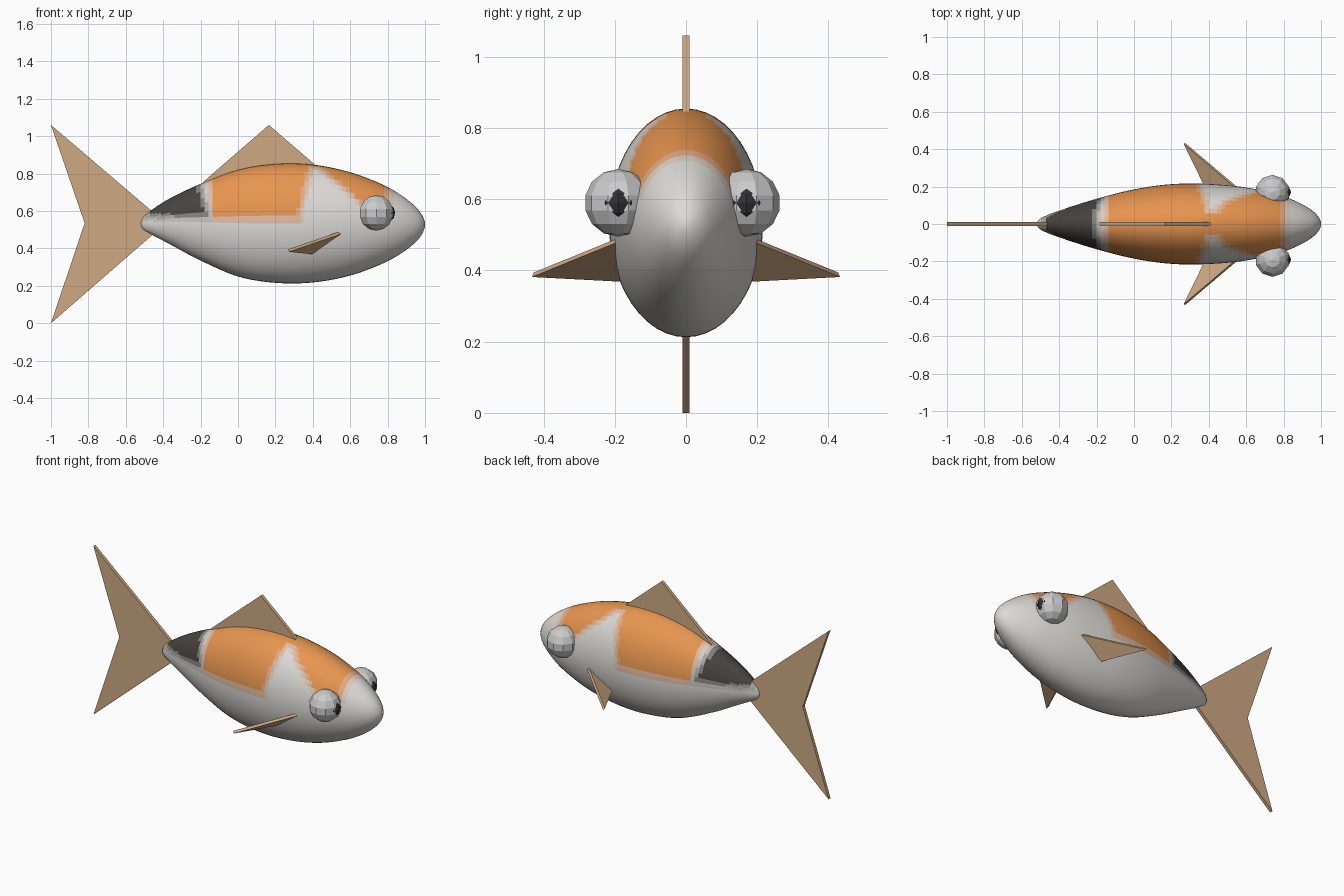
import bpy, bmesh, math
from mathutils import Vector

if "Cube" in bpy.data.objects:
    bpy.data.objects.remove(bpy.data.objects["Cube"])


def material(name, rgb):
    m = bpy.data.materials.new(name)
    m.diffuse_color = (*rgb, 1)
    m.use_nodes = True
    m.node_tree.nodes["Principled BSDF"].inputs["Base Color"].default_value = m.diffuse_color
    return m


def make_object(name, bm, mats=(), smooth=False):
    bmesh.ops.recalc_face_normals(bm, faces=bm.faces)
    mesh = bpy.data.meshes.new(name)
    for f in bm.faces:
        f.smooth = smooth
    bm.to_mesh(mesh)
    bm.free()
    for m in mats:
        mesh.materials.append(m)
    ob = bpy.data.objects.new(name, mesh)
    bpy.context.collection.objects.link(ob)
    return ob


def plate(name, points, thickness, mat):
    """Flat fin: polygon thickened evenly to both sides."""
    pts = [Vector(p) for p in points]
    n = (pts[1] - pts[0]).cross(pts[2] - pts[0]).normalized() * thickness / 2
    bm = bmesh.new()
    a = [bm.verts.new(p + n) for p in pts]
    b = [bm.verts.new(p - n) for p in pts]
    bm.faces.new(a)
    bm.faces.new(b[::-1])
    for i in range(len(pts)):
        j = (i + 1) % len(pts)
        bm.faces.new((a[i], b[i], b[j], a[j]))
    return make_object(name, bm, [mat])


def ball(name, centre, radius, segments, rings, mats=()):
    bm = bmesh.new()
    bmesh.ops.create_uvsphere(bm, u_segments=segments, v_segments=rings, radius=radius)
    bmesh.ops.translate(bm, vec=centre, verts=bm.verts)
    return make_object(name, bm, mats)


# Body stations: x, top z, bottom z, half width
STATIONS = [
    (-0.52, 0.535, 0.525, 0.004), (-0.51, 0.565, 0.502, 0.022),
    (-0.47, 0.60, 0.478, 0.045), (-0.36, 0.67, 0.42, 0.085),
    (-0.20, 0.745, 0.335, 0.135), (0.0, 0.82, 0.25, 0.185),
    (0.2, 0.852, 0.216, 0.213), (0.4, 0.848, 0.218, 0.214),
    (0.6, 0.807, 0.255, 0.195), (0.78, 0.738, 0.322, 0.155),
    (0.9, 0.665, 0.392, 0.105), (0.97, 0.60, 0.455, 0.058),
    (0.995, 0.555, 0.50, 0.023), (1.0, 0.533, 0.523, 0.004),
]


def catmull(p0, p1, p2, p3, t):
    return [0.5 * (2*b + (c - a)*t + (2*a - 5*b + 4*c - d)*t*t + (3*b - a - 3*c + d)*t**3)
            for a, b, c, d in zip(p0, p1, p2, p3)]


# Colour patches: 0 = plain, 1..4 = fading into orange, 5..8 = fading into black
def patch(c):
    x, y, z = c
    black = min(0.565 - (-0.2 - x) * 0.05 - z, x + 0.18 + 0.3 * (0.66 - z), -0.52 - x)
    black = max(0.565 - z, x + 0.18 + 0.3 * (z - 0.66), -0.49 - x)
    saddle = max(0.56 - z, -0.15 - x, x - 0.36 - 0.25 * (z - 0.7))
    head = max(0.84 - 0.85 * (x - 0.42) - z, x - 0.81, 0.62 - z)
    back = max(abs(y) - 0.07, 0.25 - x, x - 0.6, 0.7 - z)
    for distance, start in ((black, 5), (min(saddle, head, back), 1)):
        level = int((0.5 - distance / 0.07) * 5)
        if level > 0:
            return start + min(level, 4) - 1
    return 0


WHITE, ORANGE, BLACK = (0.72, 0.71, 0.68), (0.80, 0.30, 0.08), (0.06, 0.055, 0.05)
skin = [material("skin_plain", WHITE)]
for label, colour in (("orange", ORANGE), ("black", BLACK)):
    for k in range(1, 5):
        skin.append(material(f"skin_{label}_{k}",
                             [w + (c - w) * k / 4 for w, c in zip(WHITE, colour)]))

# Body: lofted elliptical rings
rows = []
S = STATIONS
for i in range(len(S) - 1):
    steps = max(2, round((S[i + 1][0] - S[i][0]) / 0.022))
    for k in range(steps):
        rows.append(catmull(S[max(i - 1, 0)], S[i], S[i + 1], S[min(i + 2, len(S) - 1)], k / steps))
rows.append(S[-1])
SIDES = 48
bm = bmesh.new()
loops = []
for x, top, bottom, w in rows:
    loops.append([bm.verts.new((x, w * math.cos(a), (top + bottom) / 2 + (top - bottom) / 2 * math.sin(a)))
                  for a in (2 * math.pi * s / SIDES for s in range(SIDES))])
for p, q in zip(loops, loops[1:]):
    for s in range(SIDES):
        t = (s + 1) % SIDES
        bm.faces.new((p[s], p[t], q[t], q[s]))
bm.faces.new(loops[0])
bm.faces.new(loops[-1])
for f in bm.faces:
    f.material_index = patch(f.calc_center_median())
make_object("body", bm, skin, smooth=True)

# Tail and back fins
fin = material("fin_brown", (0.62, 0.40, 0.23))
plate("tail_fin", [(-0.385, 0, 0.535), (-1, 0, 1.06), (-0.82, 0, 0.535), (-1, 0, 0.0)], 0.02, fin)
plate("back_fin", [(-0.19, 0, 0.752), (0.165, 0, 1.06), (0.415, 0, 0.845), (0.2, 0, 0.76)], 0.02, fin)

# Side fins, eyes and pupils
pupil = material("pupil_black", (0.03, 0.03, 0.035))
for side, name, eye_y in ((-1, "right", -0.19), (1, "left", 0.17)):
    plate(name + "_side_fin", [(0.565, side * 0.18, 0.49), (0.27, side * 0.43, 0.388),
                               (0.39, side * 0.185, 0.375)], 0.016, fin)
    ball(name + "_eye", (0.74, eye_y, 0.59), 0.095, 10, 7)
    ball(name + "_pupil", (0.787, eye_y, 0.59), 0.053, 8, 6, [pupil])
